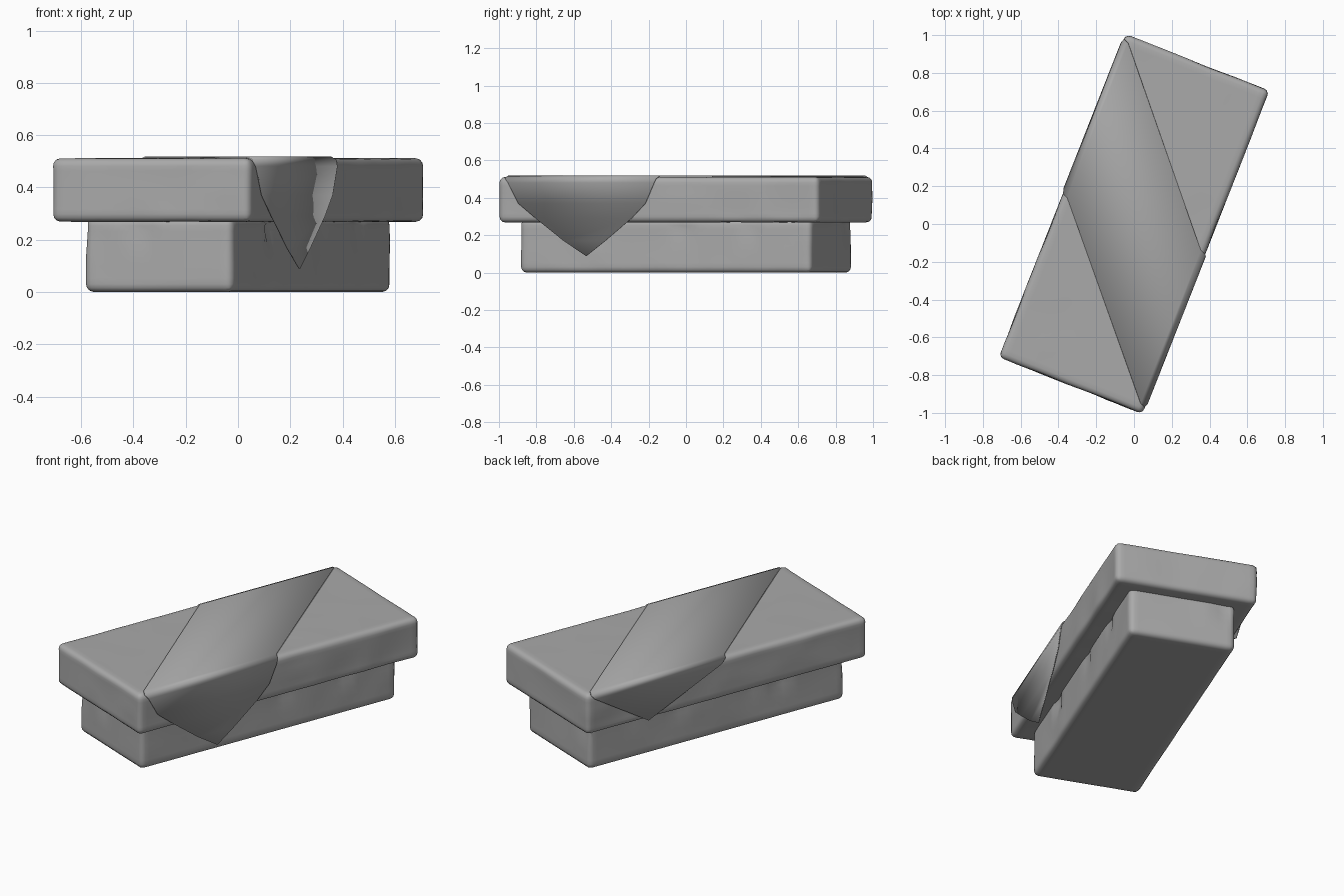
import bpy, bmesh, math
from mathutils import Vector, noise

if "Cube" in bpy.data.objects:
    bpy.data.objects.remove(bpy.data.objects["Cube"], do_unlink=True)

TURN = math.radians(-21.5)

stone = bpy.data.materials.new("grey_stone")
stone.use_nodes = True
GREY = (0.4, 0.4, 0.4, 1)
stone.diffuse_color = GREY
stone.node_tree.nodes["Principled BSDF"].inputs["Base Color"].default_value = GREY


def finish(bm, name):
    mesh = bpy.data.meshes.new(name)
    bm.to_mesh(mesh)
    bm.free()
    mesh.materials.append(stone)
    obj = bpy.data.objects.new(name, mesh)
    bpy.context.collection.objects.link(obj)
    obj.rotation_euler.z = TURN
    bpy.ops.object.select_all(action='DESELECT')
    obj.select_set(True)
    bpy.context.view_layer.objects.active = obj
    return obj


def worn_block(name, half_x, half_y, z0, z1, radius, wear):
    """Rounded slab, cut into a regular grid and worn inward by wear(point)."""
    bm = bmesh.new()
    bmesh.ops.create_cube(bm, size=2)
    half = Vector((half_x, half_y, (z1 - z0) / 2))
    for v in bm.verts:
        v.co = v.co * half + Vector((0, 0, (z0 + z1) / 2))
    bmesh.ops.bevel(bm, geom=bm.edges[:], offset=radius, segments=3,
                    profile=0.5, affect='EDGES')
    for axis, lo, hi in ((0, -half_x, half_x), (1, -half_y, half_y), (2, z0, z1)):
        normal = Vector([float(i == axis) for i in range(3)])
        count = max(5, int((hi - lo) / 0.05))
        for i in range(count):
            at = lo + radius + (hi - lo - 2 * radius) * (i + 0.5) / count
            bmesh.ops.bisect_plane(bm, geom=bm.verts[:] + bm.edges[:] + bm.faces[:],
                                   plane_co=normal * at, plane_no=normal)
    bm.normal_update()
    moves = [(v, v.normal * wear(v.co, v.normal)) for v in bm.verts]
    for v, step in moves:
        v.co -= step
    finish(bm, name)
    bpy.ops.object.shade_smooth_by_angle(angle=math.radians(40))


def lid_wear(p, n):
    side = 1 - abs(n.z)
    return (0.003 + 0.009 * side) * abs(noise.noise(p * 3.5))


def base_wear(p, n):
    # Chips deepen toward the top rim, under the lid
    side = 1 - abs(n.z)
    rim = min(1, max(0, (p.z - 0.13) / 0.12))
    chip = max(0, noise.noise(Vector((p.x * 6, p.y * 6, 3))) - 0.1)
    return side * (0.008 * abs(noise.noise(p * 3)) + 0.06 * rim * chip)


worn_block("base", 0.305, 0.838, 0, 0.285, 0.03, base_wear)
worn_block("lid", 0.41, 0.92, 0.268, 0.512, 0.03, lid_wear)

# Cloth draped diagonally: (across, height, near end, far end) for each row
rows = [
    (0.414, 0.09, -0.412, -0.408),
    (0.414, 0.17, -0.54, -0.30),
    (0.414, 0.29, -0.70, -0.15),
    (0.414, 0.37, -0.80, -0.07),
    (0.414, 0.48, -0.86, -0.02),
    (0.406, 0.505, -0.88, -0.01),
    (0.38, 0.516, -0.87, 0.0),
    (-0.38, 0.516, 0.0, 0.88),
    (-0.406, 0.505, 0.01, 0.89),
    (-0.414, 0.48, 0.04, 0.87),
    (-0.414, 0.265, 0.518, 0.522),
]
bm = bmesh.new()
pairs = [(bm.verts.new((x, a, z)), bm.verts.new((x, b, z))) for x, z, a, b in rows]
for (a, b), (c, d) in zip(pairs, pairs[1:]):
    bm.faces.new((a, b, d, c))
bm.normal_update()
cloth = finish(bm, "draped_cloth")
thick = cloth.modifiers.new("thickness", 'SOLIDIFY')
thick.thickness = 0.006
thick.offset = 0
bpy.ops.object.shade_smooth_by_angle(angle=math.radians(40))
